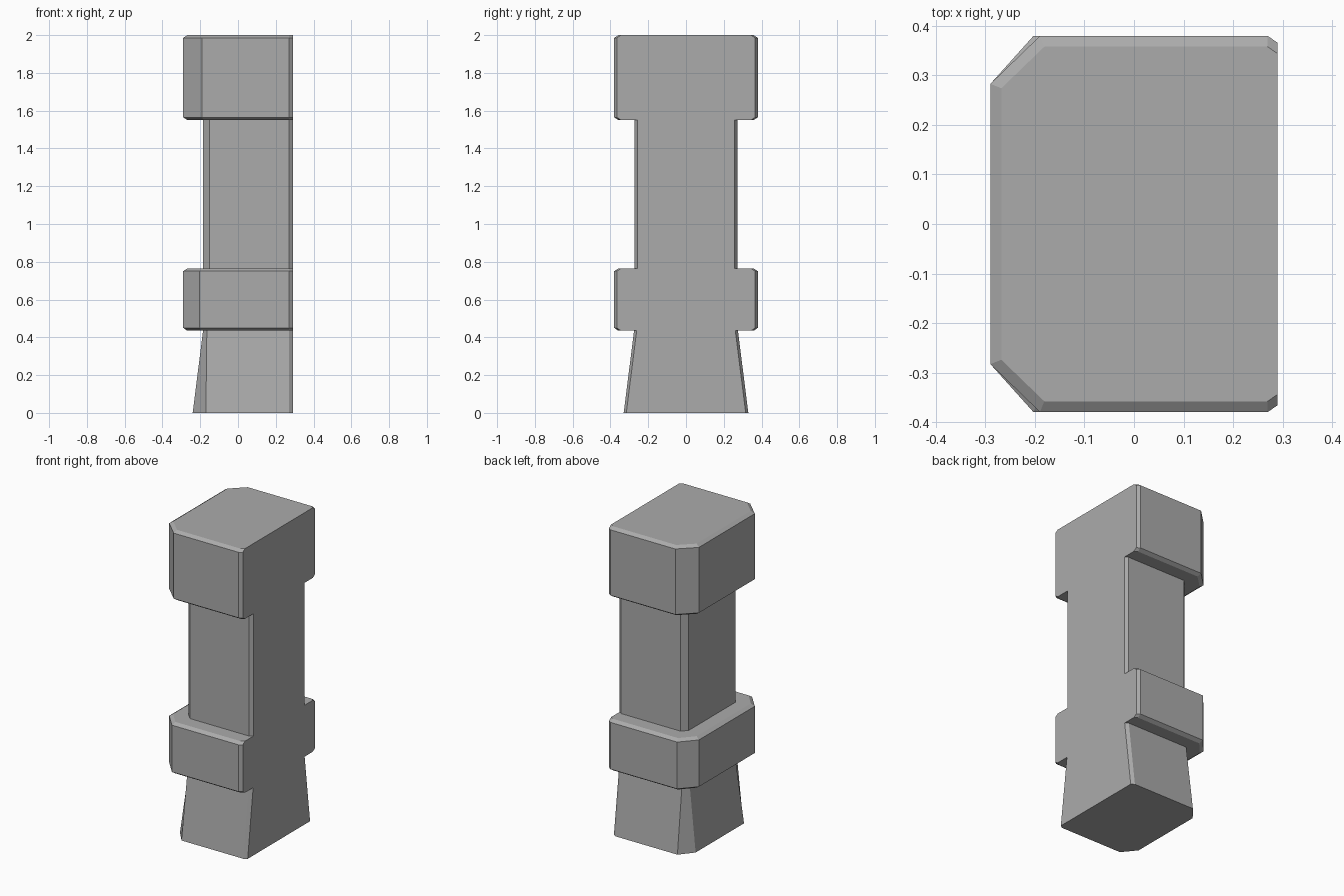
import bpy
import bmesh

cube = bpy.data.objects.get("Cube")
if cube:
    bpy.data.objects.remove(cube, do_unlink=True)

stone = bpy.data.materials.new("plain_grey_stone")
stone.use_nodes = True
GREY = (0.41, 0.41, 0.41, 1.0)
stone.diffuse_color = GREY
stone.node_tree.nodes["Principled BSDF"].inputs["Base Color"].default_value = GREY

WALL = 0.29    # flat side that sits against a wall
EDGE = 0.02    # small chamfer beside the flat side


def section(z, x, y, cut_x, cut_y, inset=0.0):
    """Eight-sided outline: wide cuts on the exposed side, narrow ones at the wall."""
    x, y = x + inset, y - inset
    cut_x, cut_y = cut_x - inset * 0.6, cut_y - inset * 0.6
    half = [(x, y - cut_y), (x + cut_x, y), (WALL - EDGE, y), (WALL, y - EDGE * 0.7)]
    ring = half + [(px, -py) for px, py in reversed(half)]
    return [(px, py, z) for px, py in ring]


def loft(name, sections):
    """Skin a stack of outlines into a closed, flat-shaded block."""
    bm = bmesh.new()
    rings = [[bm.verts.new(p) for p in s] for s in sections]
    for low, high in zip(rings, rings[1:]):
        for i in range(len(low)):
            j = (i + 1) % len(low)
            bm.faces.new((low[i], low[j], high[j], high[i]))
    bm.faces.new(rings[0])
    bm.faces.new(rings[-1])
    bmesh.ops.recalc_face_normals(bm, faces=bm.faces)
    mesh = bpy.data.meshes.new(name)
    bm.to_mesh(mesh)
    bm.free()
    mesh.materials.append(stone)
    obj = bpy.data.objects.new(name, mesh)
    bpy.context.collection.objects.link(obj)


def bevelled_block(name, bottom, top, cut_x):
    """Wide block with bevelled upper and lower rims, flush at the wall."""
    rim, inset = 0.015, 0.022
    levels = [(bottom, inset), (bottom + rim, 0), (top - rim, 0), (top, inset)]
    loft(name, [section(z, -0.29, 0.38, cut_x, 0.097, i) for z, i in levels])


# Splayed foot
loft("base", [section(0, -0.24, 0.33, 0.07, 0.085),
              section(0.435, -0.185, 0.275, 0.02, 0.045)])

# Projecting band above the foot
bevelled_block("lower_band", 0.435, 0.765, 0.087)

# Plain shaft
loft("shaft", [section(z, -0.185, 0.272, 0.035, 0.035) for z in (0.765, 1.55)])

# Projecting block on top
bevelled_block("cap_block", 1.55, 2.0, 0.1)
